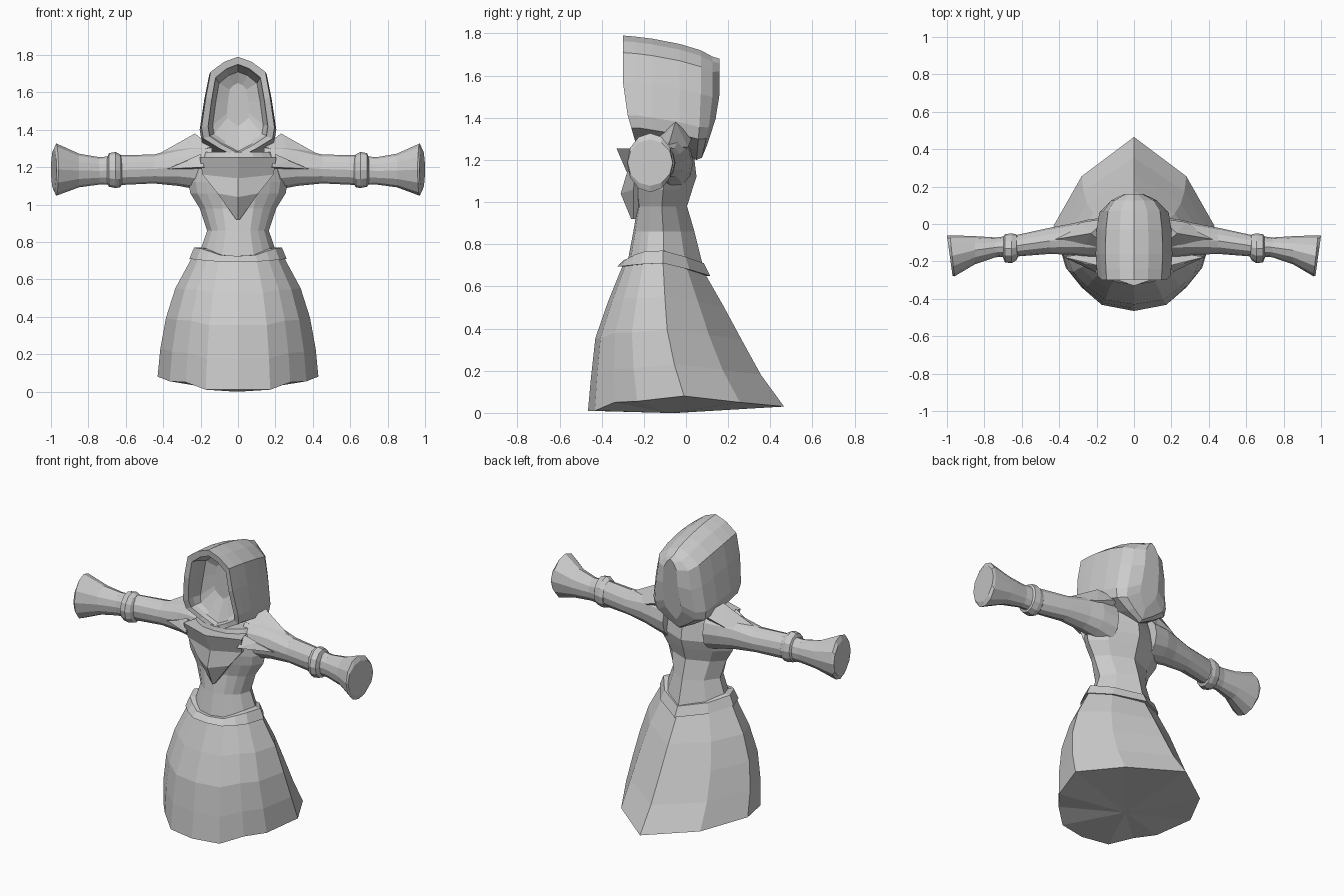
import bpy, bmesh, math

mat = bpy.data.materials.new("plain grey")
mat.diffuse_color = (0.6, 0.6, 0.6, 1)


def finish(name, bm, mirror=False):
    bmesh.ops.recalc_face_normals(bm, faces=bm.faces)
    me = bpy.data.meshes.new(name)
    bm.to_mesh(me)
    bm.free()
    me.materials.append(mat)
    ob = bpy.data.objects.new(name, me)
    bpy.context.collection.objects.link(ob)
    if mirror:
        ob.modifiers.new("Mirror", 'MIRROR').use_mirror_merge = False
    return ob


def loft(name, rings, mirror=False, closed=False):
    """Skin a list of closed point rings; cap the ends, or join last to first."""
    bm = bmesh.new()
    vs = [[bm.verts.new(p) for p in r] for r in rings]
    n = len(vs[0])
    pairs = list(zip(vs, vs[1:])) + ([(vs[-1], vs[0])] if closed else [])
    for a, b in pairs:
        for i in range(n):
            j = (i + 1) % n
            bm.faces.new((a[i], a[j], b[j], b[i]))
    if not closed:
        bm.faces.new(vs[0])
        bm.faces.new(vs[-1])
    return finish(name, bm, mirror)


def full(half):
    """Complete a half ring whose first and last points lie on x = 0."""
    return half + [(-x, y, z) for x, y, z in half[-2:0:-1]]


def hull(name, pts):
    bm = bmesh.new()
    for p in pts:
        bm.verts.new(p)
    bmesh.ops.convex_hull(bm, input=bm.verts)
    bmesh.ops.delete(bm, geom=[v for v in bm.verts if not v.link_faces], context='VERTS')
    return finish(name, bm, True)


# Shared body cross-section, front to back
BODY = [(0, -1), (.4, -.93), (.65, -.73), (.85, -.5), (1, -.02), (.65, .55), (0, 1)]


def body(w, yf, yb, zs):
    m, h = (yf + yb) / 2, (yb - yf) / 2
    return full([(px * w, m + h * py, z) for (px, py), z in zip(BODY, zs)])


# Flared skirt with a trailing back and a slightly sagging underside
hem = [.01, .01, .05, .055, .08, .05, .03]
waist = [.70, .70, .71, .71, .71, .69, .66]
skirt = [(0, .43, -.465, .465), (.24, .415, -.45, .355), (.5, .385, -.43, .265),
         (.75, .335, -.37, .18), (1, .25, -.30, .09)]
loft("skirt", [body(.03, -.10, -.04, [0] * 7)] +
     [body(w, f, b, [lo + (hi - lo) * t for lo, hi in zip(hem, waist)]) for t, w, f, b in skirt])

# Belt
low = [.695, .695, .70, .705, .71, .68, .65]
high = [.725, .73, .75, .765, .77, .74, .71]
loft("belt", [body(.20, -.27, .06, low), body(.26, -.325, .115, low),
              body(.235, -.295, .085, high), body(.17, -.24, .04, high)], closed=True)

# Torso
torso = [(.70, .22, -.28, .08), (.86, .165, -.25, .04), (.98, .205, -.23, .005),
         (1.06, .255, -.24, .03), (1.12, .265, -.25, .05), (1.2, .24, -.26, .04),
         (1.28, .19, -.24, .03)]
loft("torso", [body(w, f, b, [z] * 7) for z, w, f, b in torso])

# Pointed chest cloth: z, half width, centre y, corner y
bib = [(.92, .01, -.26, -.25), (1.04, .11, -.31, -.25), (1.14, .19, -.28, -.235), (1.255, .205, -.33, -.26)]
loft("chest_cloth", [full([(0, c, z), (w, s, z + .02 * (.1 < w < .2)), (w * .85, -.15, z), (0, -.15, z)])
                     for z, w, c, s in bib])

# Hood: outer shell running forward to a rim, then inward to the recessed face
HOOD = [(0, 1), (.38, .95), (.75, .85), (.88, .6), (1, .3), (.95, .19), (.5, .09), (0, 0)]


def hood_ring(y, w, zb, zt, lean):
    # lean shifts the lower part along y
    return full([(px * w, y + lean * max(0, .45 - pz) / .45, zb + (zt - zb) * pz) for px, pz in HOOD])


loft("hood", [hood_ring(*r) for r in [
    (.16, .06, 1.27, 1.68, -.06), (.125, .14, 1.21, 1.69, -.05), (.07, .185, 1.20, 1.72, -.02),
    (-.03, .2, 1.22, 1.75, 0), (-.16, .205, 1.24, 1.775, 0), (-.24, .2, 1.25, 1.785, .03),
    (-.30, .195, 1.25, 1.79, .07), (-.295, .16, 1.275, 1.75, .07),
    (-.25, .155, 1.285, 1.74, .05), (-.18, .135, 1.30, 1.71, -.02), (-.15, .06, 1.42, 1.65, 0)]])


# Sleeves: twelve-sided sections along x (x, y centre, z centre, y radius, z radius)
def sleeve(x, yc, zc, ry, rz, tilt=0):
    pts = []
    for i in range(12):
        a = math.tau * i / 12
        c, s = math.cos(a), math.sin(a)
        pts.append((x + tilt * c, yc + ry * c, zc + rz * s))
    return pts


loft("sleeve", [sleeve(*r) for r in [
    (.14, -.075, 1.19, .11, .13), (.24, -.075, 1.2, .10, .115), (.32, -.08, 1.2, .085, .10),
    (.45, -.09, 1.19, .07, .077), (.62, -.115, 1.185, .058, .08), (.74, -.125, 1.18, .053, .073),
    (.85, -.14, 1.182, .075, .09), (.972, -.17, 1.187, .11, .14, .012),
    (.985, -.17, 1.187, .107, .11, .015)]], True)

# Wrist bands
loft("wrist_band", [sleeve(*r) for r in [
    (.62, -.12, 1.18, .055, .07), (.63, -.125, 1.18, .07, .088), (.655, -.13, 1.185, .08, .097),
    (.69, -.13, 1.185, .075, .09), (.70, -.125, 1.18, .055, .07)]], True)

# Raised shoulder folds and pointed lapels
hull("shoulder_fold", [(.23, -.05, 1.38), (.14, -.13, 1.31), (.14, .03, 1.31), (.44, -.085, 1.262),
                       (.28, -.14, 1.26), (.28, .01, 1.26), (.2, -.05, 1.2)])
hull("lapel", [(.18, -.27, 1.2), (.2, -.22, 1.27), (.38, -.175, 1.19), (.18, -.15, 1.19), (.27, -.21, 1.235)])
